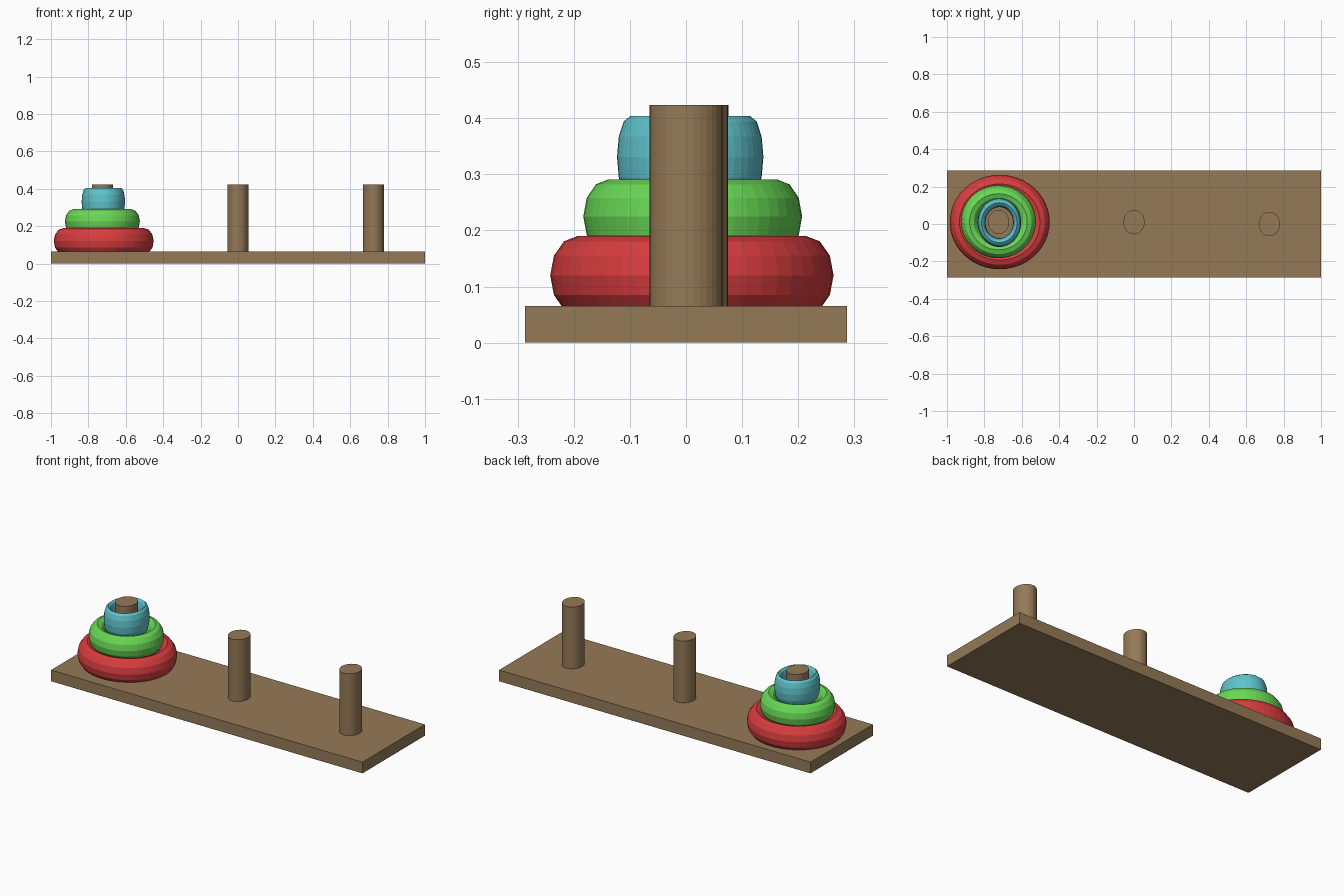
import bpy

if "Cube" in bpy.data.objects:
    bpy.data.objects.remove(bpy.data.objects["Cube"])


def material(name, rgb):
    m = bpy.data.materials.new(name)
    m.diffuse_color = (*rgb, 1)
    m.use_nodes = True
    m.node_tree.nodes["Principled BSDF"].inputs["Base Color"].default_value = m.diffuse_color
    return m


wood = material("wood brown", (0.30, 0.195, 0.097))
red = material("ring red", (0.69, 0.046, 0.048))
green = material("ring green", (0.14, 0.69, 0.09))
cyan = material("ring cyan", (0.115, 0.55, 0.61))


def finish(name, mat, scale):
    ob = bpy.context.object
    ob.name = name
    ob.scale = scale
    bpy.ops.object.transform_apply(location=False, rotation=False, scale=True)
    ob.data.materials.append(mat)


def peg(name, x, y):
    z0, z1 = 0.05, 0.424
    bpy.ops.mesh.primitive_cylinder_add(vertices=32, radius=1, depth=1,
                                        location=(x, y, (z0 + z1) / 2))
    finish(name, wood, (0.057, 0.065, z1 - z0))


def ring(name, mat, loc, major, minor, x_stretch, half_height):
    bpy.ops.mesh.primitive_torus_add(location=loc, major_radius=major, minor_radius=minor,
                                     major_segments=48, minor_segments=12)
    finish(name, mat, (x_stretch, 1, half_height / minor))


# flat base board
bpy.ops.mesh.primitive_cube_add(size=1, location=(0, 0, 0.0325))
finish("base_board", wood, (2, 0.573, 0.065))

# three pegs
peg("left_peg", -0.724, 0.011)
peg("middle_peg", 0, 0.010)
peg("right_peg", 0.724, 0)

# stacked rings, stretched tall
ring("large_ring", red, (-0.718, 0.0105, 0.12), 0.2035, 0.049, 1.058, 0.070)
ring("medium_ring", green, (-0.725, 0.012, 0.225), 0.150, 0.045, 1.028, 0.066)
ring("small_ring", cyan, (-0.720, 0.0075, 0.331), 0.1065, 0.024, 0.89, 0.073)
